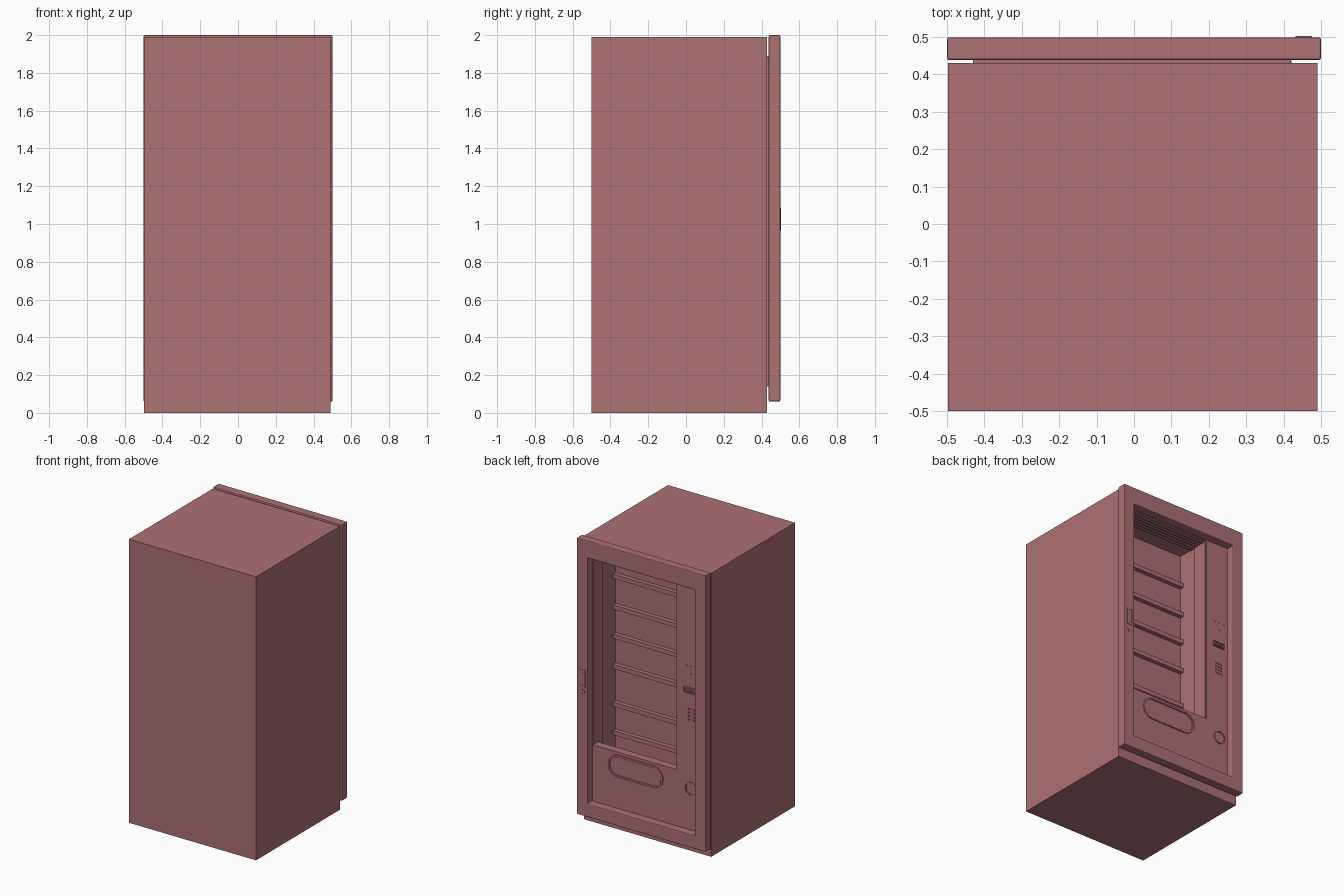
import bpy, bmesh, math

if "Cube" in bpy.data.objects:
    bpy.data.objects.remove(bpy.data.objects["Cube"])

mat = bpy.data.materials.new("body_paint")
mat.diffuse_color = (0.422, 0.165, 0.17, 1)
mat.use_nodes = True
mat.node_tree.nodes["Principled BSDF"].inputs["Base Color"].default_value = mat.diffuse_color


def rect(x0, x1, z0, z1):
    return [(x0, z0), (x1, z0), (x1, z1), (x0, z1)]


def stadium(cx, cz, half, r, n=12):
    """Rounded outline; half = straight half length (0 gives a circle)."""
    pts = []
    for side, start in ((1, -math.pi / 2), (-1, math.pi / 2)):
        for i in range(n + 1):
            a = start + math.pi * i / n
            pts.append((cx + side * half + r * math.cos(a), cz + r * math.sin(a)))
    return pts


def finish(name, bm, bevel=0, smooth=False):
    bmesh.ops.remove_doubles(bm, verts=bm.verts[:], dist=1e-5)
    bmesh.ops.recalc_face_normals(bm, faces=bm.faces[:])
    me = bpy.data.meshes.new(name)
    bm.to_mesh(me)
    bm.free()
    me.materials.append(mat)
    ob = bpy.data.objects.new(name, me)
    bpy.context.collection.objects.link(ob)
    if bevel:
        m = ob.modifiers.new("bevel", 'BEVEL')
        m.width, m.segments = bevel, 2
        m.limit_method = 'ANGLE'
    if smooth:
        bpy.context.view_layer.objects.active = ob
        ob.select_set(True)
        bpy.ops.object.shade_smooth_by_angle()
        ob.select_set(False)
    return ob


def slab(name, pts, y0, y1, bevel=0, smooth=False):
    """Outline in x,z extruded along y."""
    bm = bmesh.new()
    a, b = [[bm.verts.new((x, y, z)) for x, z in pts] for y in (y0, y1)]
    n = len(pts)
    bm.faces.new(a)
    bm.faces.new(b)
    for i in range(n):
        j = (i + 1) % n
        bm.faces.new((a[i], a[j], b[j], b[i]))
    return finish(name, bm, bevel, smooth)


def frame(name, outer, inner, y0, y1, pocket=None, bevel=0, smooth=False):
    """Ring between two outlines; with pocket depth it is a solid with a recess."""
    bm = bmesh.new()
    n = len(outer)
    loop = lambda pts, y: [bm.verts.new((x, y, z)) for x, z in pts]
    ob_, of = loop(outer, y0), loop(outer, y1)
    ib, inf = loop(inner, y0 if pocket is None else pocket), loop(inner, y1)
    strips = [(ob_, of), (of, inf), (inf, ib)]
    if pocket is None:
        strips.append((ib, ob_))
    else:
        bm.faces.new(ob_)
        bm.faces.new(ib)
    for p, q in strips:
        for i in range(n):
            j = (i + 1) % n
            bm.faces.new((p[i], p[j], q[j], q[i]))
    return finish(name, bm, bevel, smooth)


# cabinet with display compartment opening to +y
frame("cabinet", rect(-0.497, 0.49, 0, 1.99), rect(-0.24, 0.42, 0.2, 1.87),
      -0.5, 0.43, pocket=0.18)

# door seal and door frame
frame("door_seal", rect(-0.43, 0.42, 0.14, 1.89), rect(-0.418, 0.418, 0.152, 1.878), 0.43, 0.44)
frame("door_frame", rect(-0.5, 0.5, 0.06, 2.0), rect(-0.417, 0.417, 0.153, 1.877),
      0.438, 0.499, bevel=0.006)

# L-shaped inner panel: control column plus lower delivery panel
slab("inner_panel", [(-0.419, 0.151), (0.419, 0.151), (0.419, 0.547), (-0.24, 0.547),
                     (-0.24, 1.879), (-0.419, 1.879)], 0.385, 0.441)

# product shelves
for i, z in enumerate((1.643, 1.427, 1.222, 1.01, 0.745, 0.545)):
    slab(f"shelf_{i + 1}", rect(-0.24, 0.42, z - 0.018, z + 0.012), 0.17, 0.21)

# ceiling slats and the flanges along both compartment walls
for i in range(5):
    y = 0.29 + 0.028 * i
    slab(f"ceiling_slat_{i + 1}", rect(-0.24, 0.42, 1.862, 1.872), y, y + 0.014)
for side, x in (("left", -0.241), ("right", 0.412)):
    slab(f"wall_flange_{side}", rect(x, x + 0.009, 0.5, 1.872), 0.33, 0.436)

# delivery flap and change cup
frame("delivery_rim", stadium(0.08, 0.45, 0.135, 0.078), stadium(0.08, 0.45, 0.135, 0.066),
      0.435, 0.45, smooth=True)
slab("delivery_flap", stadium(0.08, 0.45, 0.135, 0.062), 0.435, 0.445, smooth=True)
frame("change_cup", stadium(-0.349, 0.445, 0, 0.045), stadium(-0.349, 0.445, 0, 0.037),
      0.435, 0.449, pocket=0.443, smooth=True)

# keypad
for r in range(4):
    for c in range(3):
        x, z = -0.345 + (c - 1) * 0.021, 0.96 + (r - 1.5) * 0.024
        slab(f"key_{r}_{c}", rect(x - 0.007, x + 0.007, z - 0.006, z + 0.006), 0.435, 0.444)

# payment unit with slot and reader
frame("payment_bezel", rect(-0.385, -0.295, 1.112, 1.15), rect(-0.38, -0.3, 1.117, 1.145),
      0.435, 0.45, pocket=0.443)
slab("note_slot", rect(-0.352, -0.31, 1.124, 1.138), 0.44, 0.452)
slab("card_reader", stadium(-0.367, 1.131, 0, 0.008), 0.44, 0.452, smooth=True)

# indicator marks above the payment unit
for i, (x, z) in enumerate(((-0.31, 1.30), (-0.345, 1.30), (-0.38, 1.30), (-0.345, 1.25))):
    slab(f"indicator_{i + 1}", rect(x - 0.009, x + 0.009, z - 0.003, z + 0.003), 0.438, 0.443)

# door handle and lock
frame("handle_plate", rect(0.432, 0.476, 0.965, 1.085), rect(0.439, 0.469, 0.975, 1.075),
      0.48, 0.502, pocket=0.4995)
slab("handle_grip", rect(0.446, 0.462, 0.985, 1.065), 0.49, 0.502)
frame("lock", stadium(0.454, 0.93, 0, 0.018), stadium(0.454, 0.93, 0, 0.012),
      0.49, 0.501, pocket=0.5, smooth=True)
